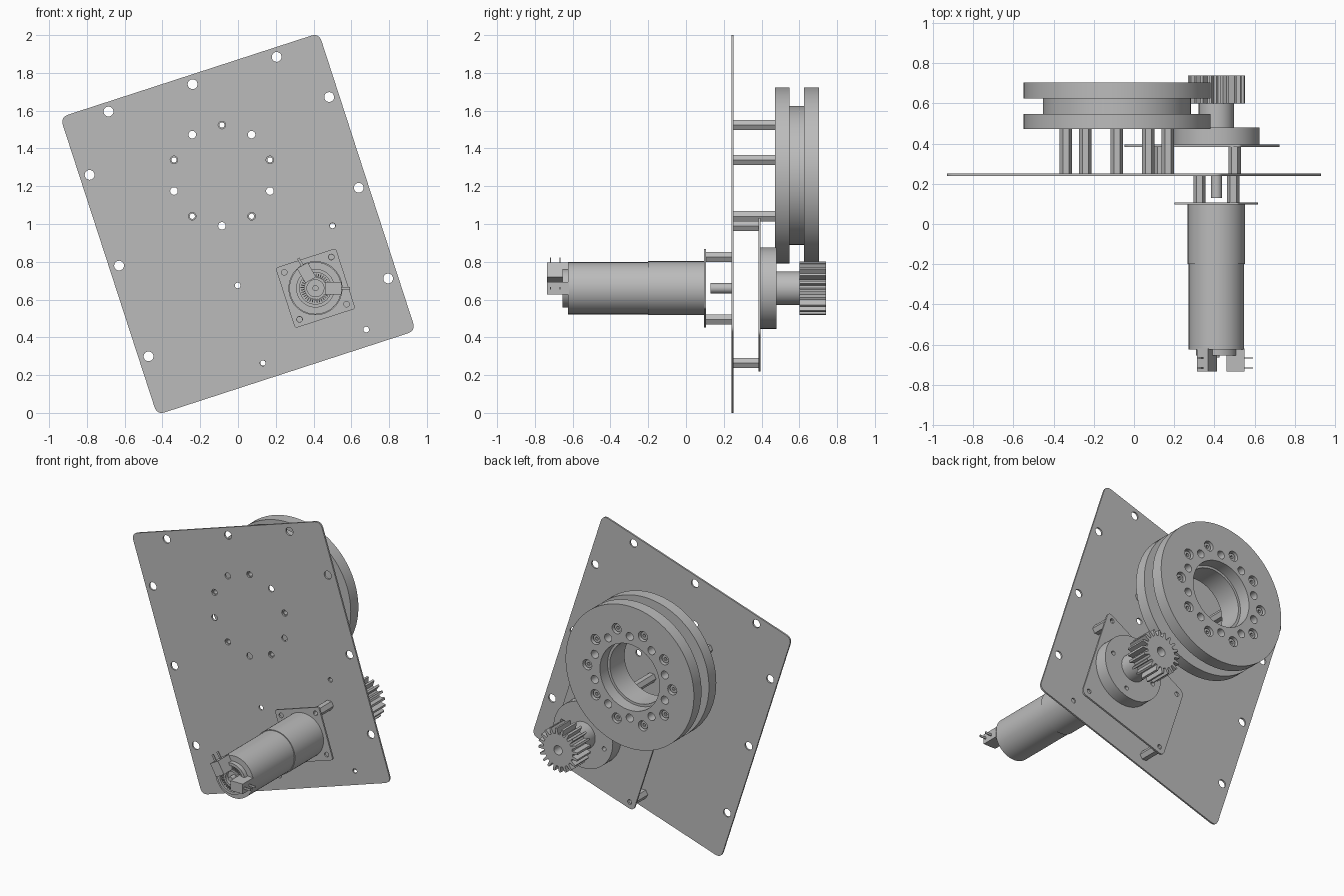
import bpy, bmesh, math
from mathutils import Vector

cube = bpy.data.objects.get("Cube")
if cube:
    bpy.data.objects.remove(cube, do_unlink=True)

grey = bpy.data.materials.new("machined grey")
grey.use_nodes = True
grey.diffuse_color = (0.5, 0.5, 0.5, 1)
grey.node_tree.nodes["Principled BSDF"].inputs["Base Color"].default_value = (0.5, 0.5, 0.5, 1)

TILT = math.radians(18)
U = Vector((math.cos(TILT), math.sin(TILT)))      # tilted frame axes in the x-z plane
V = Vector((-U.y, U.x))
PLATE = Vector((0, 1))
MOTOR = Vector((0.41, 0.66))
PULLEY = Vector((-0.085, 1.257))


def tilted(u, v, origin=Vector((0, 0))):
    return origin + U * u + V * v


def polar(center, radius, degrees):
    a = math.radians(degrees)
    return center + Vector((math.cos(a), math.sin(a))) * radius


def ring(center, radius, sides=24, start=0):
    return [polar(center, radius, start + 360 * i / sides) for i in range(sides)]


def rounded(corners, r):
    """Polygon with softened corners."""
    out = []
    for i, p in enumerate(corners):
        a = p + (corners[i - 1] - p).normalized() * r
        b = p + (corners[(i + 1) % len(corners)] - p).normalized() * r
        for k in range(7):
            t = k / 6
            out.append(a * (1 - t) ** 2 + p * 2 * t * (1 - t) + b * t * t)
    return out


def rect(center, w, h):
    return [tilted(x * w / 2, y * h / 2, center) for x, y in ((-1, -1), (1, -1), (1, 1), (-1, 1))]


def toothed(center, root, tip, teeth):
    """Gear outline."""
    out = []
    step = 360 / teeth
    for i in range(teeth):
        for r, f in ((root, 0.0), (root, 0.4), (tip, 0.55), (tip, 0.85)):
            out.append(polar(center, r, (i + f) * step))
    return out


def slab(name, y0, y1, outline, holes=()):
    """Extrude an x-z outline with holes from y0 to y1."""
    curve = bpy.data.curves.new(name, "CURVE")
    curve.dimensions = "2D"
    curve.fill_mode = "BOTH"
    curve.extrude = (y1 - y0) / 2
    for loop in (outline, *holes):
        spline = curve.splines.new("POLY")
        spline.points.add(len(loop) - 1)
        for point, p in zip(spline.points, loop):
            point.co = (p.x, p.y, 0, 1)
        spline.use_cyclic_u = True
    temp = bpy.data.objects.new(name + " profile", curve)
    bpy.context.collection.objects.link(temp)
    bpy.context.view_layer.update()
    mesh = bpy.data.meshes.new_from_object(temp.evaluated_get(bpy.context.evaluated_depsgraph_get()))
    bpy.data.objects.remove(temp, do_unlink=True)
    bm = bmesh.new()
    bm.from_mesh(mesh)
    bmesh.ops.remove_doubles(bm, verts=bm.verts, dist=1e-5)
    for v in bm.verts:
        v.co = (v.co.x, (y0 + y1) / 2 - v.co.z, v.co.y)
    bmesh.ops.recalc_face_normals(bm, faces=bm.faces)
    bm.to_mesh(mesh)
    bm.free()
    mesh.name = name
    mesh.materials.clear()
    mesh.materials.append(grey)
    obj = bpy.data.objects.new(name, mesh)
    bpy.context.collection.objects.link(obj)
    bpy.ops.object.select_all(action="DESELECT")
    obj.select_set(True)
    bpy.context.view_layer.objects.active = obj
    bpy.ops.object.shade_smooth_by_angle(angle=math.radians(25))
    return obj


def disc(name, y0, y1, center, radius, holes=(), sides=64):
    return slab(name, y0, y1, ring(center, radius, sides), holes)


def standoff(name, y0, y1, p):
    slab(name, y0, y1, ring(p, 0.031, 6), [ring(p, 0.014, 16)])


# Base plate with edge holes and mounting holes
edge = [tilted(u, v, PLATE) for u, v in
        [(-0.468, 0.778), (0, 0.778), (0.468, 0.778)]
        + [(s * 0.667, v) for s in (-1, 1) for v in (0.49, -0.015, -0.52)]]
circle_points = [polar(PULLEY, 0.267, 90 + 36 * i) for i in range(10)]
gear_mounts = [tilted(u, v) for u, v in ((0.207, 0.21), (0.782, 0.21), (0.782, 0.787), (0.207, 0.642))]
slab("base_plate", 0.24, 0.251, rounded(rect(PLATE, 1.44, 1.657), 0.045),
     [ring(p, 0.026) for p in edge] + [ring(p, 0.02) for p in circle_points]
     + [ring(p, 0.015) for p in gear_mounts])

# Pulley: two flanges around a narrower core, with screws in the outer ring
through = [ring(p, 0.026) for p in circle_points]
screws = [polar(PULLEY, 0.308, 72 + 36 * i) for i in range(10)]
counterbores = [ring(p, 0.033) for p in screws]
disc("pulley_front_flange", 0.472, 0.548, PULLEY, 0.465, [ring(PULLEY, 0.2, 64)] + through, 96)
disc("pulley_core", 0.548, 0.625, PULLEY, 0.368, [ring(PULLEY, 0.2, 64)] + through, 96)
disc("pulley_back_flange", 0.625, 0.704, PULLEY, 0.465,
     [ring(PULLEY, 0.216, 64)] + through + counterbores, 96)
for p in screws:
    disc("pulley_screw", 0.62, 0.69, p, 0.025, [ring(p, 0.011, 6)], 20)
for p in circle_points[::2]:
    standoff("pulley_standoff", 0.251, 0.472, p)

# Gearbox carrier plate on two standoffs
carrier = [tilted(u, v) for u, v in ((0.165, 0.168), (0.825, 0.168), (0.825, 0.83), (0.165, 0.685))]
slab("gearbox_plate", 0.383, 0.395, rounded(carrier, 0.035), [ring(p, 0.015) for p in gear_mounts])
for p in gear_mounts[::2]:
    standoff("gearbox_standoff", 0.251, 0.383, p)

# Gearbox, hub and spur gear
disc("gearbox", 0.395, 0.48, MOTOR, 0.215,
     [ring(polar(MOTOR, 0.16, 18 + 90 * i), 0.014, 16) for i in range(4)])
disc("gear_hub", 0.48, 0.6, MOTOR, 0.088)
slab("spur_gear", 0.6, 0.74, toothed(MOTOR, 0.105, 0.142, 20), [ring(MOTOR, 0.03)])

# Motor mount
mounts = [tilted(s * 0.131, t * 0.131, MOTOR) for s, t in ((-1, -1), (1, -1), (1, 1), (-1, 1))]
slab("motor_plate", 0.096, 0.107, rounded(rect(MOTOR, 0.336, 0.336), 0.015),
     [ring(p, 0.015) for p in mounts])
for p in mounts[::2]:
    standoff("motor_standoff", 0.107, 0.24, p)
disc("motor_shaft", 0.13, 0.24, MOTOR, 0.027, sides=24)

# Motor body and end cap
disc("motor_sleeve", -0.2, 0.096, MOTOR, 0.143)
disc("motor_can", -0.625, -0.2, MOTOR, 0.138)
disc("motor_cap", -0.655, -0.625, MOTOR, 0.102, [ring(MOTOR, 0.084, 48)])
slab("commutator", -0.65, -0.625, toothed(MOTOR, 0.058, 0.078, 36), [ring(MOTOR, 0.045)])
disc("rotor_tip", -0.665, -0.625, MOTOR, 0.016, sides=20)


def radial_box(name, y0, y1, degrees, r0, r1, width):
    d = polar(Vector((0, 0)), 1, degrees)
    n = Vector((-d.y, d.x)) * width / 2
    slab(name, y0, y1, [MOTOR + d * r0 - n, MOTOR + d * r1 - n, MOTOR + d * r1 + n, MOTOR + d * r0 + n])


# Brush holders with their terminals
for angle in (0, 120):
    radial_box("brush_holder", -0.735, -0.62, angle, 0.05, 0.139, 0.065)
    for y in (-0.72, -0.67):
        radial_box("brush_terminal", y, y + 0.006, angle, 0.13, 0.183, 0.014)
